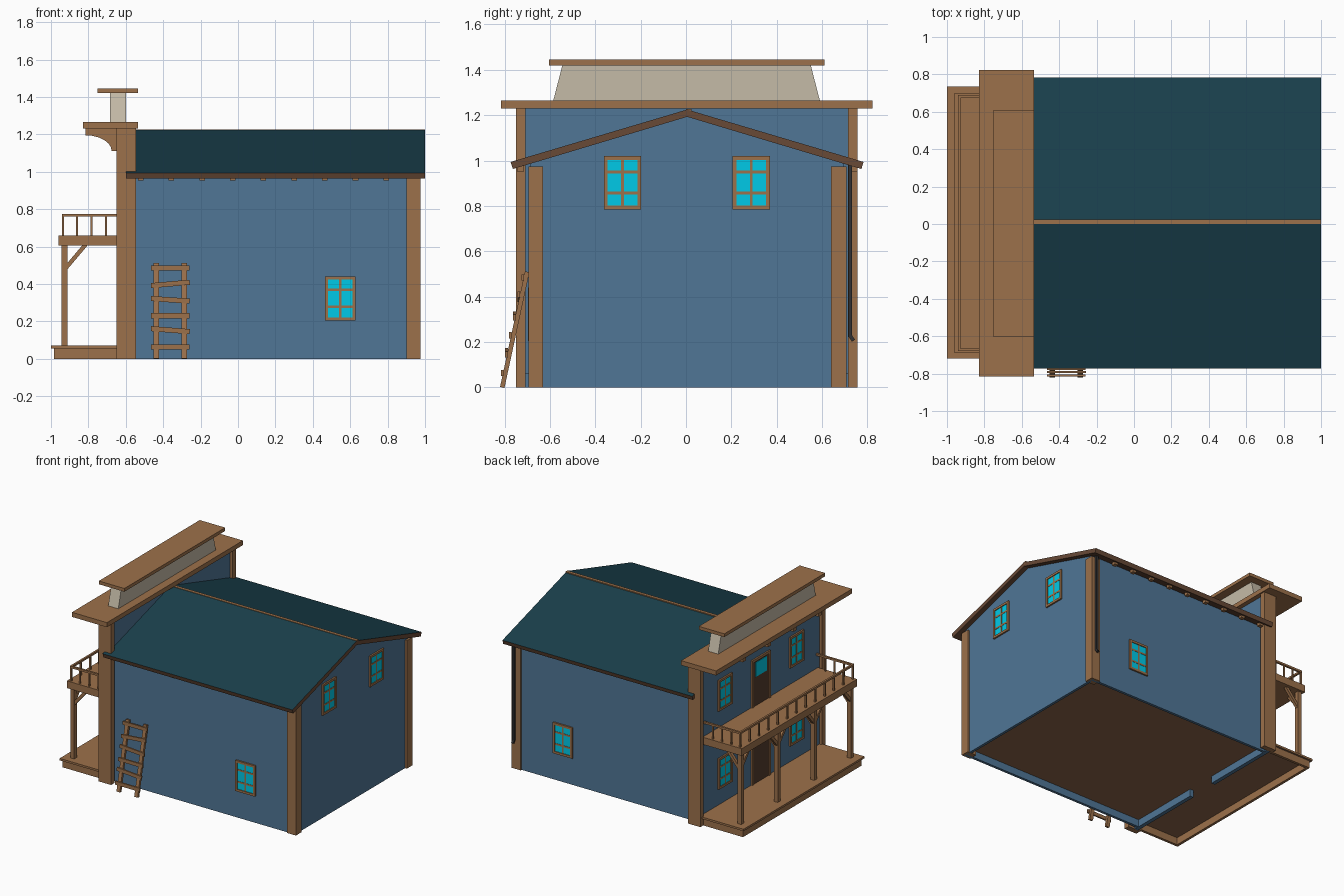
import bpy, bmesh, math
from mathutils import Vector, Matrix

if "Cube" in bpy.data.objects:
    bpy.data.objects.remove(bpy.data.objects["Cube"])


def mat(name, r, g, b):
    m = bpy.data.materials.new(name)
    m.diffuse_color = (r, g, b, 1)
    m.use_nodes = True
    m.node_tree.nodes["Principled BSDF"].inputs["Base Color"].default_value = m.diffuse_color
    return m


WOOD = mat("wood brown", 0.335, 0.165, 0.070)
BLUE = mat("wall blue", 0.080, 0.180, 0.305)
TEAL = mat("roof teal", 0.010, 0.050, 0.071)
GLASS = mat("glass cyan", 0.0, 0.59, 0.80)
SIGN = mat("sign beige", 0.56, 0.50, 0.39)
DARK = mat("door dark brown", 0.09, 0.045, 0.026)
FLOOR = mat("floor brown", 0.27, 0.135, 0.070)
TRIM = mat("roof trim brown", 0.14, 0.068, 0.037)
IRON = mat("pipe grey", 0.030, 0.030, 0.032)
CY = 0.005  # centre line of the house
FZ = 0.055  # underside of the floor


def finish(name, bm, mats):
    bmesh.ops.recalc_face_normals(bm, faces=bm.faces)
    me = bpy.data.meshes.new(name)
    bm.to_mesh(me)
    bm.free()
    for m in mats:
        me.materials.append(m)
    ob = bpy.data.objects.new(name, me)
    bpy.context.collection.objects.link(ob)
    return ob


def add_box(bm, x0, x1, y0, y1, z0, z1):
    size = Matrix.Diagonal((abs(x1 - x0), abs(y1 - y0), abs(z1 - z0), 1))
    mid = Matrix.Translation(((x0 + x1) / 2, (y0 + y1) / 2, (z0 + z1) / 2))
    bmesh.ops.create_cube(bm, size=1, matrix=mid @ size)


def boxes(name, items, m):
    bm = bmesh.new()
    for it in items:
        add_box(bm, *it)
    return finish(name, bm, [m])


def bar(bm, a, b, w, d):
    """Rectangular bar from a to b."""
    a, b = Vector(a), Vector(b)
    v = b - a
    rot = v.to_track_quat('Z', 'Y').to_matrix().to_4x4()
    bmesh.ops.create_cube(bm, size=1, matrix=Matrix.Translation((a + b) / 2) @ rot
                          @ Matrix.Diagonal((w, d, v.length, 1)))


def extrude(name, pts, offset, mats):
    """Closed prism from an outline."""
    bm = bmesh.new()
    a = [bm.verts.new(p) for p in pts]
    b = [bm.verts.new(Vector(p) + Vector(offset)) for p in pts]
    bm.faces.new(a)
    bm.faces.new(b[::-1])
    for i in range(len(a)):
        j = (i + 1) % len(a)
        bm.faces.new((a[j], a[i], b[i], b[j]))
    return finish(name, bm, mats)


def paint(ob, rule):
    for p in ob.data.polygons:
        if rule(p):
            p.material_index = 1


def on_wall(axis, pos, s, u0, u1, n0, n1, z0, z1):
    """Box limits on a wall: u along it, n outwards."""
    a, b = pos + s * n0, pos + s * n1
    return (a, b, u0, u1, z0, z1) if axis == 'x' else (u0, u1, a, b, z0, z1)


def window(name, axis, pos, s, u, z, w=0.165, h=0.235):
    W = lambda *a: on_wall(axis, pos, s, *a)
    l, r, b, t, f = u - w / 2, u + w / 2, z - h / 2, z + h / 2, 0.017
    boxes(name + "_glass", [W(l + f, r - f, 0, 0.006, b + f, t - f)], GLASS)
    boxes(name + "_frame", [
        W(l, l + f, 0, 0.012, b, t), W(r - f, r, 0, 0.012, b, t),
        W(l + f, r - f, 0, 0.012, b, b + f), W(l + f, r - f, 0, 0.012, t - f, t),
        W(u - 0.006, u + 0.006, 0, 0.008, b + f, t - f),
        W(l + f, r - f, 0, 0.008, b + 0.066, b + 0.079),
        W(l + f, r - f, 0, 0.008, t - 0.078, t - 0.065)], WOOD)


# House body with gable, brown floor and wall footing
body = extrude("house_body", [(-0.60, CY + y, z) for y, z in
               [(-0.69, FZ), (0.69, FZ), (0.69, 0.99), (0, 1.195), (-0.69, 0.99)]],
               (1.56, 0, 0), [BLUE, FLOOR])
paint(body, lambda p: p.normal.z < -0.5)
boxes("wall_footing", [(-0.60, 0.96, -0.685, -0.665, 0, FZ), (-0.60, 0.96, 0.675, 0.695, 0, FZ),
                       (0.94, 0.96, -0.665, 0.675, 0, FZ)], BLUE)
boxes("corner_posts", [(0.90, 0.975, -0.695, -0.63, 0, 0.975),
                       (0.90, 0.975, 0.64, 0.707, 0, 0.975)], WOOD)

# False front wall and its pillars
boxes("front_wall", [(-0.63, -0.57, -0.71, 0.72, FZ + 0.004, 1.23),
                     (-0.63, -0.60, -0.71, -0.11, 0, FZ + 0.004),
                     (-0.63, -0.60, 0.12, 0.72, 0, FZ + 0.004)], BLUE)
boxes("front_pillars", [(-0.65, -0.545, -0.75, -0.707, 0, 1.23),
                        (-0.65, -0.545, 0.715, 0.755, 0, 1.23)], WOOD)

# Roof: teal on top, brown edges and underside
roof = extrude("roof", [(-0.60, CY + y, z) for y, z in
               [(-0.778, 0.994), (0, 1.225), (0.778, 0.994), (0.768, 0.963), (0, 1.193), (-0.768, 0.963)]],
               (1.60, 0, 0), [TRIM, TEAL])
paint(roof, lambda p: p.normal.z > 0.5)
boxes("ridge_cap", [(-0.57, 1.0, 0.0, 0.024, 1.205, 1.227)], WOOD)
boxes("rafter_ends", [(-0.52 + i * 0.164 - 0.015, -0.52 + i * 0.164 + 0.015, *ys, 0.952, 0.985)
                      for i in range(9) for ys in ((-0.745, -0.715), (0.725, 0.755))], WOOD)

# Cornice, curved brackets and sign board
boxes("cornice", [(-0.83, -0.535, -0.815, 0.823, 1.23, 1.265)], WOOD)
arc = [(-0.815 + 0.14 * math.sin(t), 1.11 + 0.085 * math.cos(t))
       for t in [math.pi / 2 * i / 6 for i in range(7)]]
for i, y in enumerate((-0.45, -0.15, 0.16, 0.46)):
    extrude(f"cornice_bracket_{i + 1}",
            [(x, y - 0.018, z) for x, z in [(-0.62, 1.11), (-0.62, 1.23), (-0.815, 1.23)] + arc],
            (0, 0.036, 0), [WOOD])
extrude("sign_board", [(-0.685, y, z) for y, z in
        [(-0.585, 1.265), (0.59, 1.265), (0.55, 1.42), (-0.545, 1.42)]], (0.085, 0, 0), [SIGN])
boxes("sign_cap", [(-0.75, -0.535, -0.605, 0.61, 1.42, 1.445)], WOOD)

# Porch deck on a hollow rim, level with the house floor
deck = boxes("porch_deck", [(-1.0, -0.60, -0.72, 0.735, FZ, 0.07)], WOOD)
deck.data.materials.append(FLOOR)
paint(deck, lambda p: p.normal.z < -0.5)
boxes("porch_rim", [(-0.985, -0.965, -0.705, 0.72, 0, FZ), (-0.965, -0.64, -0.705, -0.685, 0, FZ),
                    (-0.965, -0.64, 0.70, 0.72, 0, FZ)], WOOD)

# Balcony, porch posts and braces
boxes("balcony_floor", [(-0.96, -0.62, -0.69, 0.70, 0.605, 0.66)], WOOD)
bm = bmesh.new()
for i in range(4):
    y = CY - 0.66 + i * 0.44
    add_box(bm, -0.943, -0.912, y - 0.016, y + 0.016, 0.07, 0.61)
    bar(bm, (-0.925, y, 0.48), (-0.815, y, 0.61), 0.022, 0.022)
    for s in (-1, 1):
        if abs(y + s * 0.1) < 0.7:
            bar(bm, (-0.928, y, 0.50), (-0.928, y + s * 0.095, 0.61), 0.022, 0.022)
finish("porch_posts", bm, [WOOD])

# Balcony railing
rails = [(-0.942, -0.927, -0.68, 0.69, 0.760, 0.775)]
rails += [(-0.94, -0.62, y, y + 0.015, 0.760, 0.775) for y in (-0.68, 0.675)]
for i in range(13):
    y = -0.672 + i * 1.354 / 12
    rails.append((-0.941, -0.929, y - 0.006, y + 0.006, 0.66, 0.76))
for x in (-0.86, -0.783, -0.706):
    rails += [(x - 0.005, x + 0.005, y - 0.005, y + 0.005, 0.66, 0.76) for y in (-0.672, 0.682)]
boxes("balcony_railing", rails, WOOD)

# Windows on all sides
for s, y in (("left", 0.435), ("right", -0.425)):
    window(f"front_upper_{s}_window", 'x', -0.63, -1, y, 0.905)
    window(f"front_lower_{s}_window", 'x', -0.63, -1, y, 0.31)
for s, y in (("left", -0.28), ("right", 0.288)):
    window(f"gable_{s}_window", 'x', 0.96, 1, y, 0.903)
window("south_side_window", 'y', -0.685, -1, 0.547, 0.322)
window("north_side_window", 'y', 0.695, 1, 0.547, 0.322)

# Doors, the upper one with a pane
W = lambda *a: on_wall('x', -0.63, -1, *a)
for n, z0, z1 in (("lower", 0.07, 0.46), ("upper", 0.66, 1.02)):
    boxes(n + "_door", [W(-0.085, 0.095, 0, 0.006, z0, z1 - 0.02)], DARK)
    boxes(n + "_door_frame", [W(-0.105, -0.085, 0, 0.012, z0, z1), W(0.095, 0.115, 0, 0.012, z0, z1),
                              W(-0.085, 0.095, 0, 0.012, z1 - 0.02, z1)], WOOD)
boxes("upper_door_glass", [W(-0.06, 0.07, 0.005, 0.009, 0.88, 0.99)], GLASS)

# Drain pipe at the back corner
bm = bmesh.new()
bar(bm, (0.945, 0.724, 0.225), (0.945, 0.724, 0.98), 0.016, 0.016)
bar(bm, (0.945, 0.722, 0.23), (0.945, 0.738, 0.206), 0.016, 0.016)
finish("drain_pipe", bm, [IRON])

# Leaning ladder with crooked rungs
bm = bmesh.new()
lean = lambda z: -0.81 + 0.11 * z / 0.51
for x in (-0.437, -0.287):
    bar(bm, (x, lean(0), 0.0), (x, lean(0.51), 0.51), 0.028, 0.02)
for z, t in ((0.063, 0.0), (0.153, -0.008), (0.23, 0), (0.315, -0.007), (0.40, 0.009), (0.485, 0)):
    y = lean(z) - 0.014
    bar(bm, (-0.465, y, z - t), (-0.258, y, z + t), 0.012, 0.027)
finish("ladder", bm, [WOOD])
